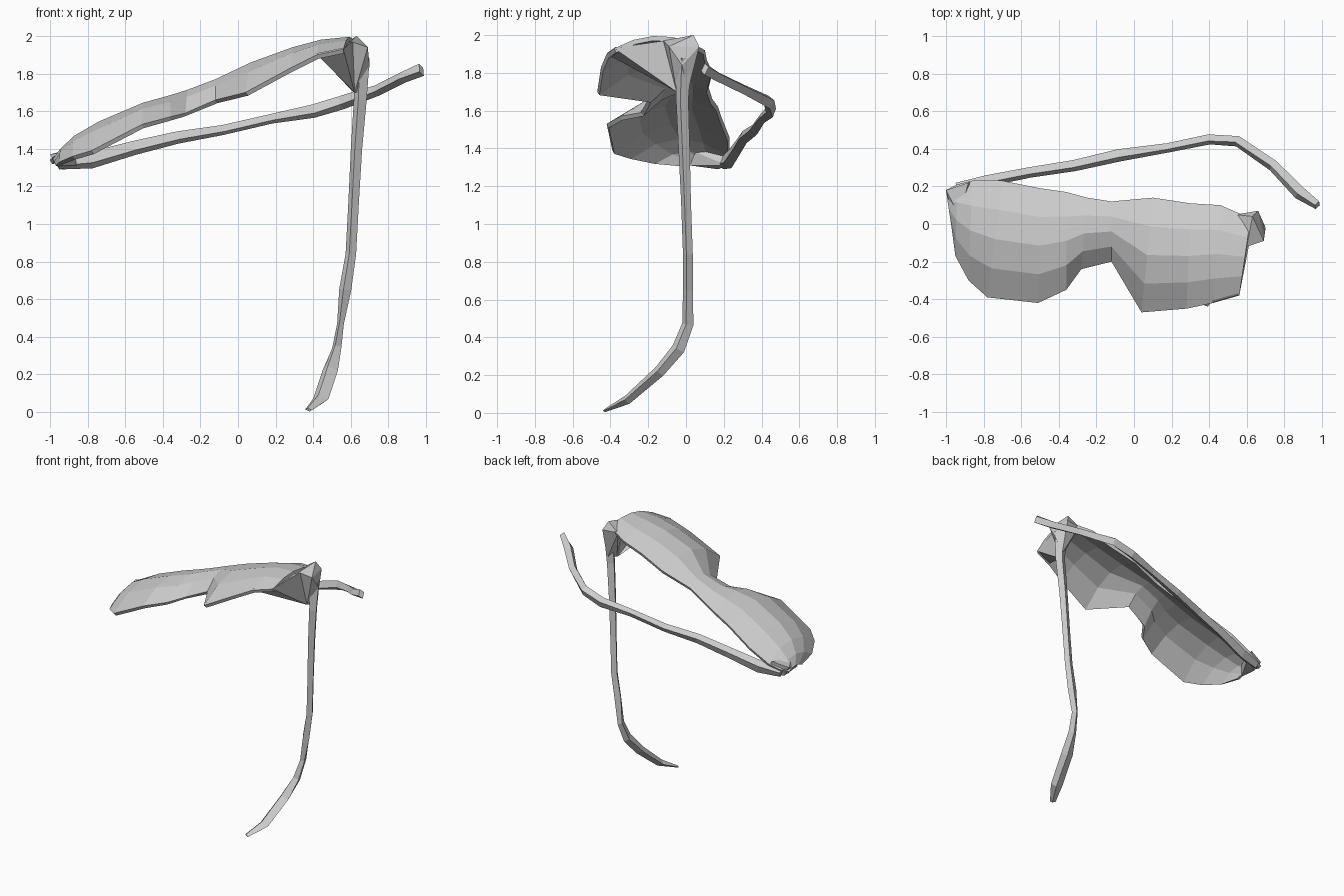
import bpy, bmesh
from mathutils import Vector


def make_object(name, bm):
    bmesh.ops.recalc_face_normals(bm, faces=bm.faces)
    mesh = bpy.data.meshes.new(name)
    bm.to_mesh(mesh)
    bm.free()
    ob = bpy.data.objects.new(name, mesh)
    bpy.context.collection.objects.link(ob)
    return ob


def loft(bm, rings, closed):
    rows = [[bm.verts.new(p) for p in r] for r in rings]
    n = len(rows[0])
    for a, b in zip(rows, rows[1:]):
        for i in range(n if closed else n - 1):
            j = (i + 1) % n
            bm.faces.new((a[i], b[i], b[j], a[j]))
    if closed:
        bm.faces.new(rows[0])
        bm.faces.new(rows[-1])


def arm(name, path, side):
    # four-sided bar; each path point is x, y, z, half width, half thickness
    bm = bmesh.new()
    pts = [Vector(p[:3]) for p in path]
    rings = []
    for i, p in enumerate(path):
        d = (pts[min(i + 1, len(pts) - 1)] - pts[max(i - 1, 0)]).normalized()
        u = (side - d * side.dot(d)).normalized()
        v = d.cross(u)
        w, t = p[3], p[4]
        rings.append([pts[i] + u * w * a + v * t * b
                      for a, b in ((1, .3), (-.3, 1), (-1, -.3), (.3, -1))])
    loft(bm, rings, True)
    return make_object(name, bm)


# Lens shield: lower edge point, upper edge point, bulge between them
stations = [
    ((-.97, -.02, 1.31), (-1.0, .18, 1.34), .02),
    ((-.95, -.17, 1.33), (-.94, .21, 1.35), .06),
    ((-.88, -.30, 1.36), (-.86, .23, 1.38), .10),
    ((-.78, -.39, 1.39), (-.70, .23, 1.46), .12),
    ((-.51, -.42, 1.53), (-.50, .19, 1.56), .10),
    ((-.36, -.35, 1.57), (-.36, .17, 1.62), .09),
    ((-.28, -.24, 1.59), (-.25, .14, 1.66), .09),
    ((-.12, -.20, 1.66), (-.12, .12, 1.72), .08),
    ((.04, -.47, 1.70), (.10, .14, 1.80), .11),
    ((.28, -.45, 1.83), (.30, .11, 1.87), .09),
    ((.42, -.42, 1.90), (.46, .10, 1.92), .07),
    ((.56, -.38, 1.93), (.62, .03, 1.96), .05),
]
bm = bmesh.new()
rows = []
for lo, hi, bulge in stations:
    lo, hi = Vector(lo), Vector(hi)
    rows.append([lo.lerp(hi, t) + Vector((0, 0, bulge * 4 * t * (1 - t)))
                 for t in (0, .25, .5, .75, 1)])
loft(bm, rows, False)
shield = make_object("lens_shield", bm)
for poly in shield.data.polygons:
    if poly.normal.z < 0:
        shield.data.flip_normals()
    break
m = shield.modifiers.new("thickness", 'SOLIDIFY')
m.thickness = .025
m.offset = -1

# Side wall wrapping down from the lens to the hinge
bm = bmesh.new()
a, b, c, e = [bm.verts.new(p) for p in
              ((.42, -.42, 1.90), (.56, -.38, 1.93), (.62, -.05, 1.70), (.61, -.12, 1.97))]
bm.faces.new((a, b, c))
bm.faces.new((b, e, c))
wall = make_object("lens_side_wall", bm)
m = wall.modifiers.new("thickness", 'SOLIDIFY')
m.thickness = .01

# Hinge blocks at both ends of the shield
for name, pts in (
    ("right_hinge", ((.62, -.05, 1.70), (.69, -.09, 1.94), (.70, -.02, 1.84), (.63, .04, 2.0),
                     (.66, .07, 1.94), (.54, .05, 1.94), (.60, -.12, 1.97), (.66, .01, 1.70))),
    ("left_hinge", ((-1.0, .18, 1.37), (-.96, .02, 1.31), (-.95, .17, 1.29), (-.88, .22, 1.40),
                    (-.84, .22, 1.31), (-.93, .05, 1.38))),
):
    bm = bmesh.new()
    bmesh.ops.convex_hull(bm, input=[bm.verts.new(p) for p in pts])
    make_object(name, bm)

# Folded-down right arm with hooked tip
arm("right_arm", [
    (.66, -.01, 1.88, .04, .04), (.65, -.02, 1.66, .034, .033), (.63, -.01, 1.40, .03, .03),
    (.615, 0, 1.12, .028, .026), (.60, .01, .84, .028, .026), (.57, .01, .65, .032, .026),
    (.545, .01, .47, .018, .03), (.525, -.04, .34, .025, .035), (.49, -.14, .22, .042, .03),
    (.44, -.31, .07, .042, .024), (.375, -.43, .012, .02, .008)], Vector((1, 0, 0)))

# Left arm stretching behind the lenses
arm("left_arm", [
    (-.94, .19, 1.32, .03, .03), (-.78, .23, 1.34, .045, .03), (-.55, .275, 1.405, .038, .028),
    (-.32, .31, 1.46, .033, .03), (-.08, .365, 1.50, .027, .033), (.18, .405, 1.56, .026, .025),
    (.40, .45, 1.60, .036, .027), (.55, .44, 1.645, .036, .028), (.74, .31, 1.71, .028, .03),
    (.88, .165, 1.78, .028, .035), (.975, .10, 1.82, .034, .022)], Vector((0, 0, 1)))
